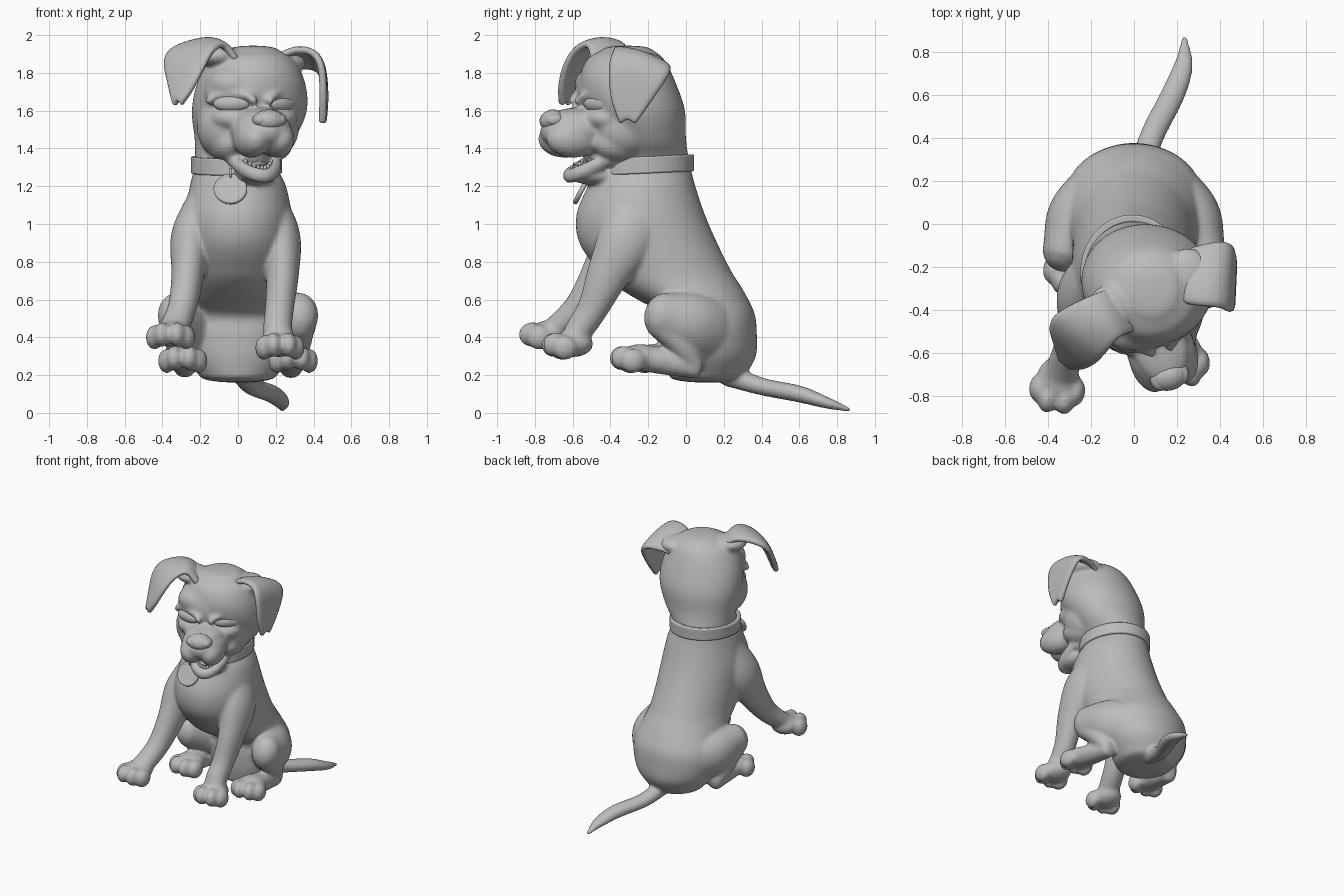
import bpy, bmesh, math
from mathutils import Matrix, Vector

default = bpy.data.objects.get("Cube")
if default:
    bpy.data.objects.remove(default, do_unlink=True)

grey = bpy.data.materials.new("plain_grey")
grey.use_nodes = True
colour = (0.5, 0.5, 0.5, 1)
grey.diffuse_color = colour
grey.node_tree.nodes["Principled BSDF"].inputs["Base Color"].default_value = colour

# The head looks slightly toward its own left
HEAD = Matrix.Translation((0, -0.2, 0)) @ Matrix.Rotation(math.radians(18), 4, "Z")
WORLD = Matrix.Identity(4)


def finish(name, bm):
    """Turn a bmesh into a smooth shaded object."""
    bmesh.ops.recalc_face_normals(bm, faces=bm.faces)
    mesh = bpy.data.meshes.new(name)
    bm.to_mesh(mesh)
    bm.free()
    mesh.materials.append(grey)
    obj = bpy.data.objects.new(name, mesh)
    bpy.context.collection.objects.link(obj)
    bpy.ops.object.select_all(action="DESELECT")
    obj.select_set(True)
    bpy.context.view_layer.objects.active = obj
    bpy.ops.object.shade_smooth_by_angle(angle=math.radians(40))
    return obj


def ball(bm, centre, radii, frame=WORLD, yaw=0, pitch=0):
    turn = Matrix.Rotation(yaw, 4, "Z") @ Matrix.Rotation(pitch, 4, "X")
    size = Matrix.Diagonal((*radii, 1))
    bmesh.ops.create_uvsphere(bm, u_segments=32, v_segments=18, radius=1,
                              matrix=frame @ Matrix.Translation(centre) @ turn @ size)


def spline(points, steps=6):
    """Smooth interpolation through tuples of any length."""
    pts = [Vector(p) for p in points]
    pts = [2 * pts[0] - pts[1]] + pts + [2 * pts[-1] - pts[-2]]
    out = []
    for a, b, c, d in zip(pts, pts[1:], pts[2:], pts[3:]):
        for k in range(steps):
            t = k / steps
            out.append((2 * b + (c - a) * t + (2 * a - 5 * b + 4 * c - d) * t ** 2
                        + (3 * b - a - 3 * c + d) * t ** 3) / 2)
    return out + [pts[-2]]


def tube(bm, points, cap=0.5, upright=False, sides=48):
    """Loft ellipses (x, y, z, side radius, depth radius) with rounded ends."""
    path = spline(points)
    centres = [Vector(p[:3]) for p in path]
    rings = []
    for i, p in enumerate(path):
        t = centres[min(i + 1, len(path) - 1)] - centres[max(i - 1, 0)]
        t = Vector((0, 0, 1)) if upright else t.normalized()
        rings.append((centres[i], t, p[3], p[4]))
    for end, sign in ((0, -1), (-1, 1)):
        c, t, a, b = rings[end]
        extra = [(c + t * sign * cap * min(a, b) * math.sin(q), t,
                  a * math.cos(q), b * math.cos(q)) for q in (0.5, 1.0, 1.4)]
        rings = extra[::-1] + rings if end == 0 else rings + extra
    loops = []
    for c, t, a, b in rings:
        side = (Vector((1, 0, 0)) - t * t.x).normalized()
        depth = t.cross(side)
        angles = [math.tau * k / sides for k in range(sides)]
        loops.append([bm.verts.new(c + side * a * math.cos(q) + depth * b * math.sin(q))
                      for q in angles])
    for low, high in zip(loops, loops[1:]):
        for k in range(sides):
            n = (k + 1) % sides
            bm.faces.new((low[k], low[n], high[n], high[k]))
    bm.faces.new(loops[0][::-1])
    bm.faces.new(loops[-1])


def paw(bm, centre, yaw):
    frame = Matrix.Translation(centre) @ Matrix.Rotation(yaw, 4, "Z")
    ball(bm, (0, 0.03, 0.01), (0.1, 0.11, 0.07), frame)
    for x, y, z in ((-0.085, -0.02, -0.01), (-0.04, -0.065, 0.005),
                    (0.04, -0.065, 0.005), (0.085, -0.02, -0.01)):
        ball(bm, (x, y, z), (0.047, 0.068, 0.066), frame)


# Torso, neck and skull in one loft
body = bmesh.new()
tube(body, [(0, 0.11, 0.19, 0.2, 0.2), (0, 0.13, 0.3, 0.28, 0.24),
            (0, 0.13, 0.42, 0.315, 0.245), (0, 0.12, 0.52, 0.31, 0.245),
            (0, 0.025, 0.61, 0.3, 0.3), (0, -0.05, 0.68, 0.29, 0.335),
            (0, -0.11, 0.75, 0.285, 0.35), (0, -0.2, 0.9, 0.29, 0.365),
            (0, -0.24, 1.05, 0.285, 0.34), (0, -0.235, 1.2, 0.255, 0.285),
            (-0.01, -0.22, 1.32, 0.22, 0.24), (0.035, -0.225, 1.45, 0.265, 0.225),
            (0.06, -0.27, 1.6, 0.305, 0.265), (0.07, -0.31, 1.75, 0.285, 0.255),
            (0.075, -0.32, 1.87, 0.22, 0.205), (0.08, -0.31, 1.925, 0.13, 0.13)],
     cap=0.15, upright=True)

# Front legs, the right one reaching further forward
tube(body, [(0.15, -0.24, 1.12, 0.1, 0.14), (0.22, -0.31, 0.93, 0.11, 0.155),
            (0.235, -0.41, 0.74, 0.088, 0.115), (0.22, -0.49, 0.56, 0.077, 0.083),
            (0.21, -0.56, 0.45, 0.077, 0.075), (0.22, -0.61, 0.38, 0.08, 0.06)])
paw(body, (0.22, -0.63, 0.355), 0.1)
tube(body, [(-0.17, -0.26, 1.12, 0.1, 0.14), (-0.245, -0.33, 0.93, 0.11, 0.155),
            (-0.265, -0.44, 0.74, 0.088, 0.115), (-0.29, -0.55, 0.58, 0.077, 0.083),
            (-0.32, -0.64, 0.49, 0.077, 0.07), (-0.35, -0.72, 0.43, 0.08, 0.06)])
paw(body, (-0.355, -0.75, 0.41), -0.1)

# Folded hind legs: thigh, shin, foot
for s, back in ((1, 0), (-1, 0.07)):
    tube(body, [(s * 0.15, 0.17, 0.42, 0.14, 0.18), (s * 0.26, 0.03, 0.47, 0.145, 0.17),
                (s * 0.325, -0.12, 0.515, 0.102, 0.125)], cap=1)
    tube(body, [(s * 0.325, -0.13, 0.48, 0.085, 0.09), (s * 0.31, -0.02, 0.36, 0.075, 0.07),
                (s * 0.28, 0.05, 0.25, 0.06, 0.05)])
    tube(body, [(s * 0.28, 0.06, 0.23, 0.055, 0.05), (s * 0.285, -0.1 + back, 0.27, 0.075, 0.07),
                (s * 0.29, -0.25 + back, 0.295, 0.09, 0.07)])
    paw(body, (s * 0.29, -0.27 + back, 0.285), s * 0.1)

# Tail
tube(body, [(0.03, 0.22, 0.2, 0.06, 0.06), (0.08, 0.4, 0.14, 0.057, 0.047),
            (0.18, 0.6, 0.1, 0.057, 0.045), (0.23, 0.74, 0.055, 0.045, 0.032),
            (0.235, 0.87, 0.015, 0.014, 0.012)])

# Forehead, muzzle bridge, snout and throat
ball(body, (0, -0.2, 1.7), (0.25, 0.19, 0.2), HEAD)
ball(body, (0, -0.36, 1.55), (0.135, 0.21, 0.068), HEAD)
ball(body, (0, -0.4, 1.49), (0.16, 0.195, 0.11), HEAD)
ball(body, (0, -0.24, 1.38), (0.115, 0.12, 0.1), HEAD)
ball(body, (0, -0.13, 1.32), (0.16, 0.16, 0.1), HEAD)
for s in (-1, 1):
    ball(body, (s * 0.12, -0.17, 1.51), (0.155, 0.17, 0.17), HEAD)
    ball(body, (s * 0.13, -0.2, 1.43), (0.1, 0.15, 0.1), HEAD)
    ball(body, (s * 0.11, -0.26, 1.56), (0.13, 0.13, 0.075), HEAD)
    ball(body, (s * 0.07, -0.44, 1.45), (0.09, 0.148, 0.1), HEAD)
    ball(body, (s * 0.1, -0.24, 1.74), (0.14, 0.13, 0.1), HEAD)
    # Upper eyelid
    for k in range(15):
        q = math.pi * k / 14
        ball(body, (s * (0.145 + 0.1 * math.cos(q)), -0.33 + 0.07 * math.cos(q),
                    1.65 + 0.04 * math.sin(q)), (0.022, 0.03, 0.02), HEAD)
# Ear roots
ball(body, (-0.11, -0.4, 1.89), (0.11, 0.12, 0.06))
ball(body, (0.25, -0.24, 1.85), (0.11, 0.13, 0.06))
# Lower jaw with a raised smiling lip
ball(body, (0, -0.26, 1.255), (0.115, 0.18, 0.052), HEAD)
for k in range(21):
    q = math.pi * k / 20
    ball(body, (0.125 * math.cos(q), -0.19 - 0.25 * math.sin(q), 1.38 - 0.125 * math.sin(q)),
         (0.032, 0.032, 0.04), HEAD)

dog = finish("body_and_head", body)
remesh = dog.modifiers.new("Blend", "REMESH")
remesh.mode = "VOXEL"
remesh.voxel_size = 0.01
remesh.use_smooth_shade = True
soften = dog.modifiers.new("Soften", "SMOOTH")
soften.factor = 0.5
soften.iterations = 18

# Eyes
for s, name in ((1, "left_eye"), (-1, "right_eye")):
    eye = bmesh.new()
    ball(eye, (s * 0.14, -0.325, 1.637), (0.1, 0.045, 0.046), HEAD, yaw=s * 0.45)
    finish(name, eye)

# Nose
nose = bmesh.new()
ball(nose, (0, -0.535, 1.55), (0.085, 0.065, 0.055), HEAD, pitch=0.3)
for s in (-1, 1):
    ball(nose, (s * 0.05, -0.535, 1.55), (0.042, 0.052, 0.036), HEAD)
finish("nose", nose)

# Tongue and lower teeth
tongue = bmesh.new()
ball(tongue, (0, -0.29, 1.305), (0.06, 0.13, 0.022), HEAD, pitch=-0.1)
finish("tongue", tongue)
teeth = bmesh.new()
for k in range(3, 14):
    q = math.pi * k / 16
    ball(teeth, (0.1 * math.cos(q), -0.19 - 0.22 * math.sin(q), 1.41 - 0.125 * math.sin(q)),
         (0.012, 0.012, 0.025), HEAD)
finish("lower_teeth", teeth)


def ear(name, rows, columns=6):
    """Folded flap spanned between a rear and a front edge."""
    bm = bmesh.new()
    grid = []
    for row in spline(rows, 4):
        rear, front = Vector(row[:3]), Vector(row[3:])
        arch = [Vector((0, 0, 0.025 * math.sin(math.pi * k / columns))) for k in range(columns + 1)]
        grid.append([bm.verts.new(rear.lerp(front, k / columns) + lift)
                     for k, lift in enumerate(arch)])
    for a, b in zip(grid, grid[1:]):
        for k in range(columns):
            bm.faces.new((a[k], a[k + 1], b[k + 1], b[k]))
    obj = finish(name, bm)
    thick = obj.modifiers.new("Thickness", "SOLIDIFY")
    thick.thickness = 0.04
    thick.offset = 0
    obj.modifiers.new("Round", "SUBSURF").levels = 1


ear("right_ear", [(-0.08, -0.29, 1.86, 0, -0.5, 1.86), (-0.2, -0.33, 1.945, -0.07, -0.53, 1.945),
                  (-0.34, -0.4, 1.925, -0.13, -0.6, 1.91), (-0.39, -0.46, 1.86, -0.18, -0.65, 1.82),
                  (-0.37, -0.54, 1.75, -0.24, -0.67, 1.71), (-0.335, -0.63, 1.62, -0.3, -0.66, 1.625)])
ear("left_ear", [(0.2, -0.14, 1.79, 0.18, -0.36, 1.86), (0.3, -0.1, 1.82, 0.29, -0.38, 1.92),
                 (0.4, -0.08, 1.82, 0.39, -0.39, 1.91), (0.45, -0.1, 1.77, 0.44, -0.41, 1.83),
                 (0.46, -0.18, 1.65, 0.45, -0.4, 1.67), (0.45, -0.27, 1.525, 0.445, -0.35, 1.525)])

# Collar band
collar = bmesh.new()
loops = []
for k in range(64):
    q = math.tau * k / 64
    x, y, z = math.cos(q), math.sin(q), 1.312 + 0.012 * math.sin(q)
    loops.append([collar.verts.new((x * (0.242 - i) - 0.008, -0.225 + y * (0.268 - i), z + h))
                  for i, h in ((0, -0.045), (0, 0.045), (0.035, 0.045), (0.035, -0.045))])
for a, b in zip(loops, loops[1:] + loops[:1]):
    for k in range(4):
        n = (k + 1) % 4
        collar.faces.new((a[k], a[n], b[n], b[k]))
edge = finish("collar", collar).modifiers.new("Edge", "BEVEL")
edge.width = 0.008
edge.segments = 2

# Round tag, its rim and the ring that holds it
spot, tilt = (-0.04, -0.55, 1.185), (math.radians(63), 0, 0)
bpy.ops.mesh.primitive_cylinder_add(vertices=40, radius=0.078, depth=0.022, location=spot, rotation=tilt)
bpy.context.object.name = "tag"
bpy.ops.mesh.primitive_torus_add(major_radius=0.076, minor_radius=0.013, location=spot, rotation=tilt)
bpy.context.object.name = "tag_rim"
bpy.ops.mesh.primitive_torus_add(major_radius=0.025, minor_radius=0.006,
                                 location=(-0.04, -0.51, 1.265), rotation=(0, math.radians(90), 0))
bpy.context.object.name = "tag_ring"
for name in ("tag", "tag_rim", "tag_ring"):
    part = bpy.data.objects[name]
    part.data.materials.append(grey)
    for face in part.data.polygons:
        face.use_smooth = name != "tag"
